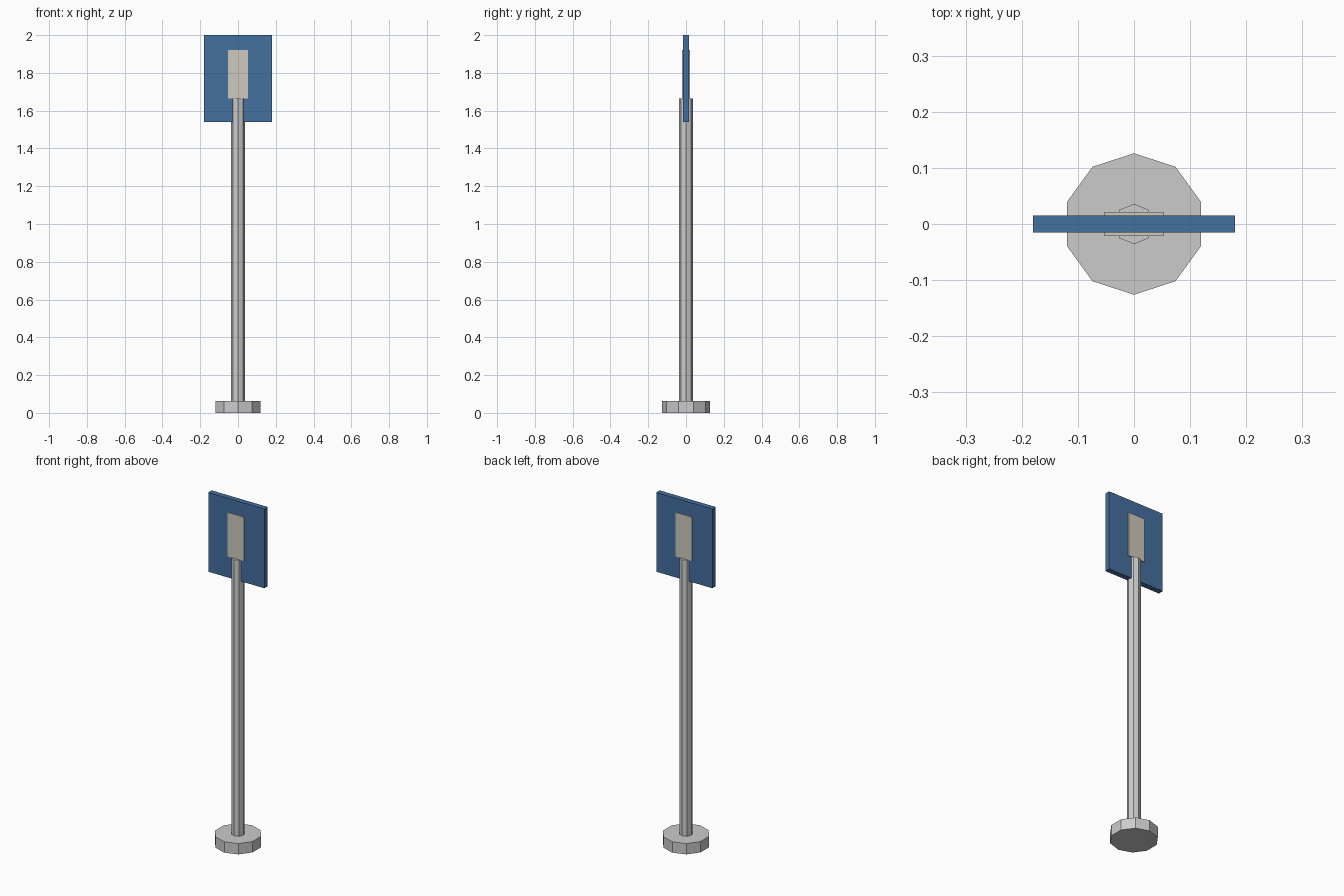
import bpy
from math import pi

if "Cube" in bpy.data.objects:
    bpy.data.objects.remove(bpy.data.objects["Cube"])


def paint(obj, color):
    mat = bpy.data.materials.new(obj.name + "_paint")
    mat.diffuse_color = (*color, 1)
    mat.use_nodes = True
    mat.node_tree.nodes["Principled BSDF"].inputs["Base Color"].default_value = mat.diffuse_color
    obj.data.materials.append(mat)


def prism(name, sides, radius, z0, z1):
    # Upright prism with one corner on the +y axis
    bpy.ops.mesh.primitive_cylinder_add(vertices=sides, radius=radius, depth=z1 - z0,
                                        location=(0, 0, (z0 + z1) / 2))
    obj = bpy.context.object
    obj.name = name
    return obj


def box(name, width, depth, z0, z1, color):
    bpy.ops.mesh.primitive_cube_add(size=1, location=(0, 0, (z0 + z1) / 2))
    obj = bpy.context.object
    obj.name = name
    obj.scale = (width, depth, z1 - z0)
    bpy.ops.object.transform_apply(location=False, rotation=False, scale=True)
    paint(obj, color)
    return obj


# Ten-sided foot and eight-sided pole
prism("base", 10, 0.126, 0, 0.063)
prism("pole", 8, 0.036, 0.06, 1.665)

# Blue sign board with a pale panel showing on both faces
box("sign_board", 0.36, 0.031, 1.54, 2.0, (0.06, 0.16, 0.35))
box("sign_panel", 0.105, 0.042, 1.665, 1.92, (0.62, 0.59, 0.52))
